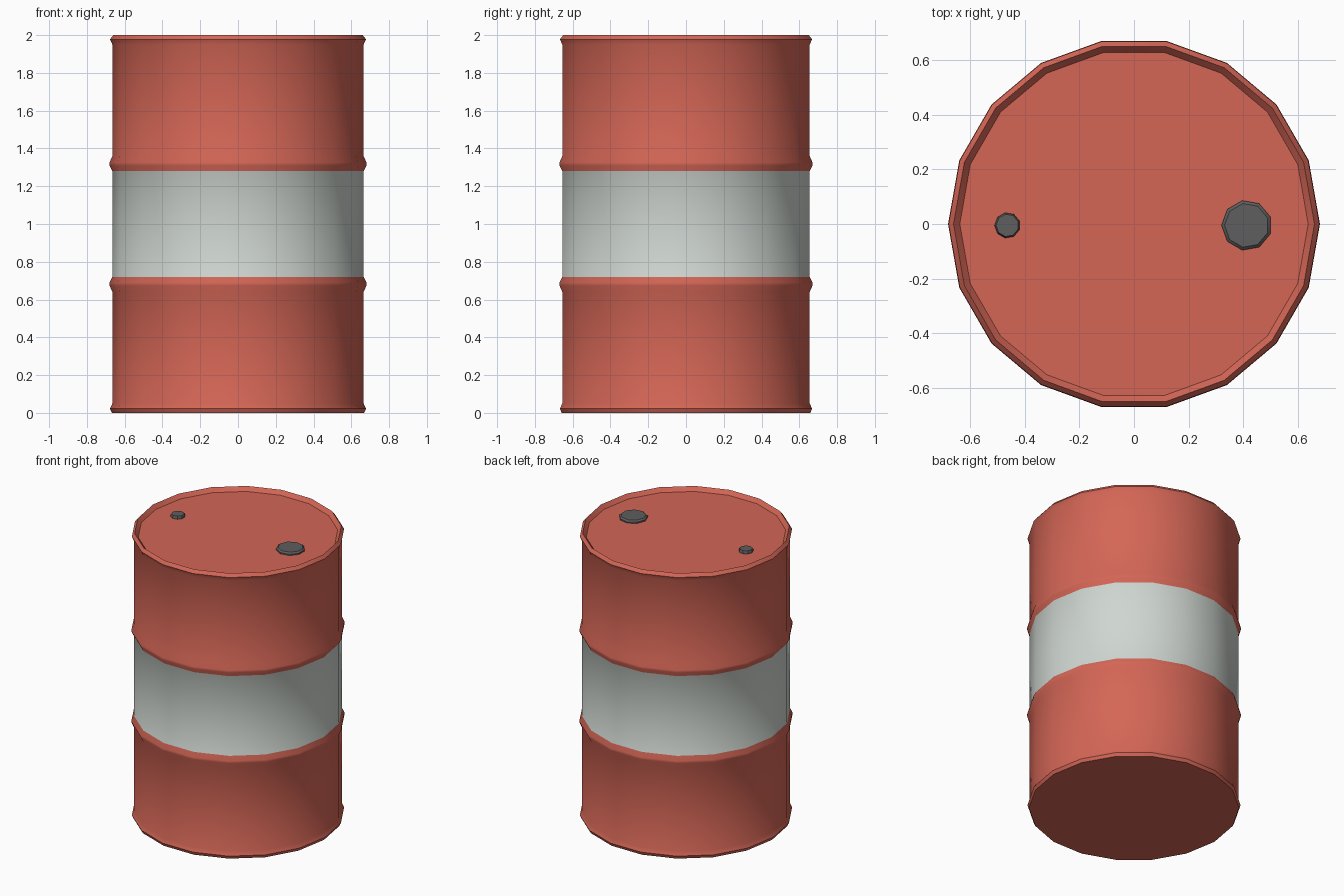
import bpy, bmesh, math

if "Cube" in bpy.data.objects:
    bpy.data.objects.remove(bpy.data.objects["Cube"])


def material(name, rgb):
    m = bpy.data.materials.new(name)
    m.diffuse_color = (*rgb, 1)
    m.use_nodes = True
    m.node_tree.nodes["Principled BSDF"].inputs["Base Color"].default_value = m.diffuse_color
    return m


RED = material("red paint", (0.658, 0.133, 0.093))
WHITE = material("pale grey band", (0.624, 0.672, 0.631))
DARK = material("dark grey cap", (0.112, 0.112, 0.112))


def lathe(name, profile, sides, mats, start=0.0, loc=(0, 0, 0)):
    """Revolve an (r, z) profile around z and close both ends."""
    bm = bmesh.new()
    rings = []
    for r, z in profile:
        angles = [start + 2 * math.pi * i / sides for i in range(sides)]
        rings.append([bm.verts.new((r * math.cos(a), r * math.sin(a), z)) for a in angles])
    for a, b in zip(rings, rings[1:]):
        for i in range(sides):
            j = (i + 1) % sides
            bm.faces.new((a[i], a[j], b[j], b[i]))
    bm.faces.new(rings[0][::-1])
    bm.faces.new(rings[-1])
    me = bpy.data.meshes.new(name)
    bm.to_mesh(me)
    bm.free()
    for m in mats:
        me.materials.append(m)
    ob = bpy.data.objects.new(name, me)
    ob.location = loc
    bpy.context.collection.objects.link(ob)
    bpy.ops.object.select_all(action='DESELECT')
    ob.select_set(True)
    bpy.context.view_layer.objects.active = ob
    bpy.ops.object.shade_smooth_by_angle(angle=math.radians(30))
    return ob


# Barrel shell: bottom rim, two rolled ribs, top rim, recessed lid
R = 0.665
profile = [(0.668, 0), (0.678, 0.022), (R, 0.05),
           (R, 0.64), (0.68, 0.674), (0.68, 0.69), (R, 0.72),
           (R, 1.28), (0.68, 1.31), (0.68, 1.326), (R, 1.36),
           (R, 1.95), (0.678, 1.978), (0.66, 2.0), (0.637, 1.972)]
barrel = lathe("barrel", profile, 18, [RED, WHITE])

# Pale band between the ribs
for f in barrel.data.polygons:
    if abs(f.center.z - 1.0) < 0.2 and abs(f.normal.z) < 0.1:
        f.material_index = 1

# Lid caps
for name, x, r in (("large_cap", 0.412, 0.092), ("small_cap", -0.463, 0.047)):
    lathe(name, [(r, 0), (r, 0.01), (r * 0.88, 0.02)], 9, [DARK], math.pi, (x, -0.005, 1.971))
